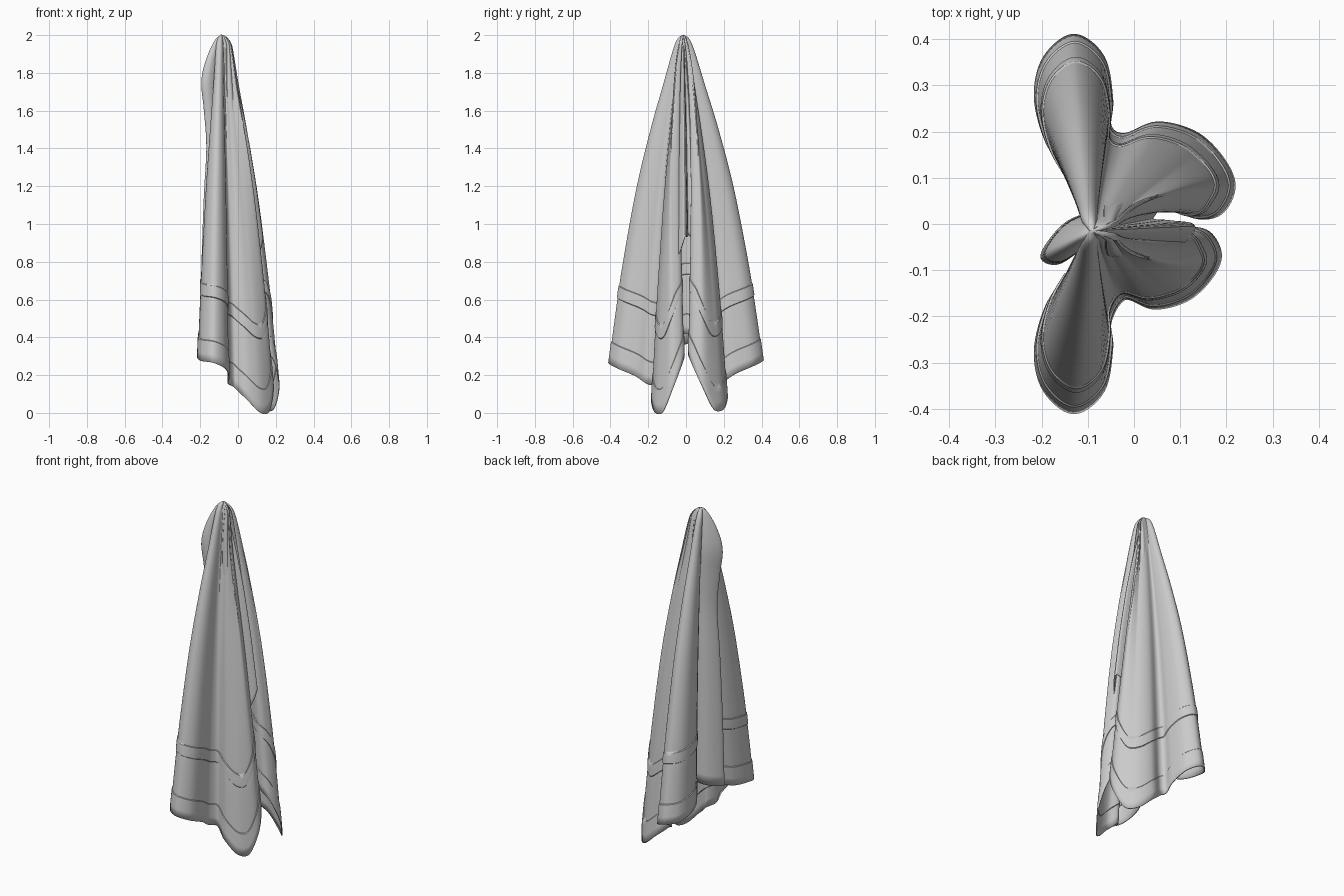
import bpy, bmesh, math
from mathutils import Vector

if "Cube" in bpy.data.objects:
    bpy.data.objects.remove(bpy.data.objects["Cube"])

APEX = Vector((-0.09, -0.015, 2.0))


def smooth(points, steps):
    """Catmull-Rom curve through the points."""
    p = [Vector(q) for q in points]
    p = [2 * p[0] - p[1]] + p + [2 * p[-1] - p[-2]]
    out = []
    for i in range(1, len(p) - 2):
        a, b, c, d = p[i - 1:i + 3]
        for k in range(steps):
            t = k / steps
            out.append(0.5 * (2 * b + (c - a) * t + (2 * a - 5 * b + 4 * c - d) * t * t
                              + (3 * b - a - 3 * c + d) * t ** 3))
    out.append(p[-2])
    return out


# spread of the cloth (fraction of full width) against fraction of the drop
DRAPE = [(0, 0, 0), (0.065, 0.012, 0), (0.13, 0.05, 0), (0.25, 0.15, 0), (0.42, 0.29, 0),
         (0.61, 0.47, 0), (0.80, 0.70, 0), (0.89, 0.83, 0), (1, 1, 0)]
BULGE = [(0, 0, 0), (0.3, 0.02, 0), (0.7, 0.08, 0), (0.92, 0.15, 0), (0.8, 0.24, 0),
         (0.68, 0.36, 0), (0.8, 0.52, 0), (0.92, 0.75, 0), (1, 1, 0)]
STRIPES = (0.765, 0.80, 0.935)


def drape(name, hem, profile, main=False):
    """Sheet hanging from the hook point to a hem curve."""
    edge = smooth(hem, 7)
    n = len(edge)
    soft = []
    for i in range(n):
        w = [edge[min(max(j, 0), n - 1)] for j in range(i - 7, i + 8)]
        soft.append(sum(w, Vector()) / len(w))
    rows = smooth(profile, 7)[1:]
    if main:  # extra rows give the woven stripes a crisp step
        for s in STRIPES:
            k = next(i for i, r in enumerate(rows) if r.y > s)
            a, b = rows[k - 1], rows[k]
            f = a.x + (b.x - a.x) * (s - a.y) / (b.y - a.y)
            rows[k:k] = [Vector((f, s - 0.001, 0)), Vector((f, s + 0.001, 0))]
    bm = bmesh.new()
    grid = []
    for r in rows:
        line = []
        up = 1 - r.y
        for i in range(n):
            e = edge[i]
            if main:  # folds soften towards the hook
                e = e.lerp(soft[i], 0.75 * up)
            d = Vector((e.x - APEX.x, e.y - APEX.y, 0))
            v = Vector((APEX.x, APEX.y, 0)) + d * r.x * (1 + (0.1 * up if main else 0))
            v.z = 2 - (2 - edge[i].z) * r.y
            if main:
                # rounded crown and the opening between the front lobes
                v.x += 0.028 * d.normalized().x * min(1, r.y / 0.03) ** 0.5 * math.exp(-5 * r.y)
                side = max(-1, min(1, edge[i].y / 0.04))
                near = max(0, 1 - abs(edge[i].y) / 0.17)
                v.y += 0.062 * side * near * math.sin(math.pi * r.y ** 0.6) * (edge[i].x > -0.1)
                if STRIPES[0] < r.y < STRIPES[1] or r.y > STRIPES[2]:
                    t = edge[min(i + 1, n - 1)] - edge[max(i - 1, 0)]
                    v += Vector((-t.y, t.x, 0)).normalized() * 0.004
            line.append(bm.verts.new(v))
        grid.append(line)
    top = bm.verts.new(APEX)
    for i in range(n - 1):
        bm.faces.new((top, grid[0][i], grid[0][i + 1]))
        for a, b in zip(grid, grid[1:]):
            bm.faces.new((a[i], b[i], b[i + 1], a[i + 1]))
    bmesh.ops.recalc_face_normals(bm, faces=bm.faces)
    me = bpy.data.meshes.new(name)
    bm.to_mesh(me)
    bm.free()
    ob = bpy.data.objects.new(name, me)
    bpy.context.collection.objects.link(ob)
    me.shade_smooth()
    me.set_sharp_from_angle(angle=0.7)
    s = ob.modifiers.new("thickness", 'SOLIDIFY')
    s.thickness = 0.006
    s.offset = 0
    return ob


# main cloth: side lobe, valley, front lobe, centre, then the other half
half = [(-0.15, 0.12, 0.34), (-0.19, 0.19, 0.32), (-0.21, 0.28, 0.31), (-0.19, 0.36, 0.29),
        (-0.13, 0.405, 0.28), (-0.07, 0.36, 0.25), (-0.052, 0.27, 0.21), (-0.055, 0.21, 0.17),
        (-0.02, 0.19, 0.15), (0.05, 0.215, 0.09), (0.13, 0.195, 0.02), (0.185, 0.145, 0.02),
        (0.213, 0.085, 0.14), (0.19, 0.03, 0.27), (0.14, 0.017, 0.33), (0.06, 0.045, 0.38),
        (-0.02, 0.05, 0.40)]
other = []
for x, y, z in reversed(half):
    front = x > -0.04
    other.append((x * 0.86 if x > 0 else x, -y * (0.83 if front else 1), max(z - 0.015, 0)))
drape("hanging_towel", half + [(-0.05, 0.0, 0.42)] + other, DRAPE, True)

# short fold hanging in the centre between the front lobes
drape("centre_fold", [(-0.05, -0.05, 0.92), (0.04, -0.062, 0.82), (0.10, -0.045, 0.82),
                      (0.13, -0.005, 0.93), (0.08, 0.005, 0.93), (0.04, 0.01, 0.94),
                      (0.05, 0.035, 0.93), (0.01, 0.045, 0.95), (-0.05, 0.02, 0.96)], DRAPE)

# gathered fold at the wall side, bulging near the hook
drape("back_fold", [(-0.06, 0.02, 0.38), (-0.12, 0.015, 0.37), (-0.165, -0.015, 0.36),
                    (-0.20, -0.07, 0.35), (-0.165, -0.085, 0.35), (-0.11, -0.05, 0.36)], BULGE)
